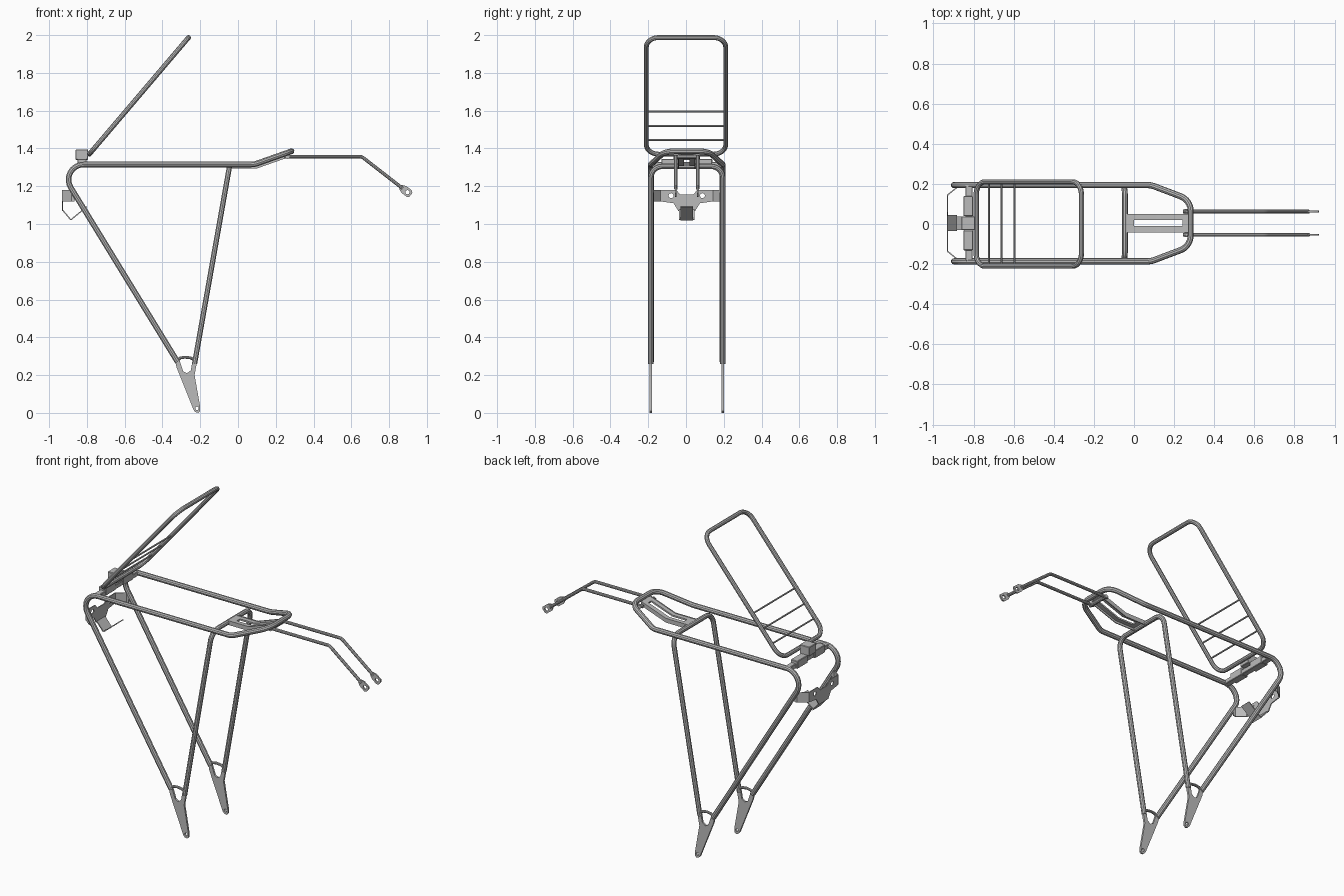
import bpy, bmesh, math
from mathutils import Vector, Matrix

cube = bpy.data.objects.get("Cube")
if cube:
    bpy.data.objects.remove(cube, do_unlink=True)

steel = bpy.data.materials.new("satin_grey_steel")
steel.use_nodes = True
GREY = (0.5, 0.5, 0.5, 1)
steel.diffuse_color = GREY
steel.node_tree.nodes["Principled BSDF"].inputs["Base Color"].default_value = GREY

MID = 0.004          # centre plane in y
HALF = 0.19          # half spacing of the side tubes
SIDES = (("left", 1), ("right", -1))
RX = Matrix.Rotation(math.pi / 2, 4, 'X')
RZ = Matrix.Rotation(math.pi / 2, 4, 'Z')


def finish(ob):
    """Turn into a mesh, give it the material and smooth shading."""
    bpy.ops.object.select_all(action='DESELECT')
    ob.select_set(True)
    bpy.context.view_layer.objects.active = ob
    bpy.ops.object.convert(target='MESH')
    ob = bpy.context.object
    ob.data.materials.clear()
    ob.data.materials.append(steel)
    bpy.ops.object.shade_smooth_by_angle(angle=math.radians(35))
    return ob


def link(name, data):
    ob = bpy.data.objects.new(name, data)
    bpy.context.collection.objects.link(ob)
    return ob


def fillet(points, radius, cyclic=False, steps=8):
    """Round the corners of a polyline."""
    pts = [Vector(p) for p in points]
    out = []
    for i, p in enumerate(pts):
        if not cyclic and i in (0, len(pts) - 1):
            out.append(p)
            continue
        d1 = (pts[i - 1] - p).normalized()
        d2 = (pts[(i + 1) % len(pts)] - p).normalized()
        half = d1.angle(d2) / 2
        t = radius / math.tan(half)
        c = p + (d1 + d2).normalized() * (radius / math.sin(half))
        v1 = (p + d1 * t - c).normalized()
        v2 = (p + d2 * t - c).normalized()
        out += [c + v1.slerp(v2, k / steps) * radius for k in range(steps + 1)]
    return out


def add_spline(cu, pts, cyclic):
    sp = cu.splines.new('POLY')
    sp.points.add(len(pts) - 1)
    for q, p in zip(sp.points, pts):
        q.co = (*Vector(p).to_3d(), 1)
    sp.use_cyclic_u = cyclic


def tube(name, points, r, bend=0.0, cyclic=False):
    cu = bpy.data.curves.new(name, 'CURVE')
    cu.dimensions = '3D'
    cu.bevel_depth = r
    cu.bevel_resolution = 3
    cu.use_fill_caps = True
    add_spline(cu, fillet(points, bend, cyclic) if bend else points, cyclic)
    return finish(link(name, cu))


def plate(name, outline, holes, matrix, thick):
    """Flat plate with round holes given as (x, y, radius)."""
    cu = bpy.data.curves.new(name, 'CURVE')
    cu.dimensions = '2D'
    cu.fill_mode = 'BOTH'
    cu.extrude = thick / 2
    add_spline(cu, outline, True)
    for x, y, r in holes:
        add_spline(cu, [(x + r * math.cos(a * math.pi / 8), y + r * math.sin(a * math.pi / 8))
                        for a in range(16)], True)
    ob = link(name, cu)
    ob.matrix_world = matrix
    return finish(ob)


def ribbon(name, path, sweep, thick):
    """Bent sheet: a path swept along a vector."""
    bm = bmesh.new()
    s = Vector(sweep)
    rows = [(bm.verts.new(Vector(p) - s / 2), bm.verts.new(Vector(p) + s / 2)) for p in path]
    for a, b in zip(rows, rows[1:]):
        bm.faces.new((a[0], b[0], b[1], a[1]))
    me = bpy.data.meshes.new(name)
    bm.to_mesh(me)
    bm.free()
    ob = link(name, me)
    mod = ob.modifiers.new("sheet", 'SOLIDIFY')
    mod.thickness = thick
    mod.offset = 0
    return finish(ob)


def box(name, lo, hi, bevel=0.003):
    bpy.ops.mesh.primitive_cube_add(size=1)
    ob = bpy.context.object
    ob.name = name
    lo, hi = Vector(lo), Vector(hi)
    ob.matrix_world = Matrix.Translation((lo + hi) / 2) @ Matrix.Diagonal((*(hi - lo), 1))
    bpy.ops.object.transform_apply(location=False, rotation=False, scale=True)
    mod = ob.modifiers.new("edge", 'BEVEL')
    mod.width = bevel
    return finish(ob)


def both(points):
    """Mirror a half path across the centre plane into one path."""
    return ([(x, MID + y, z) for x, y, z in points]
            + [(x, MID - y, z) for x, y, z in reversed(points)])


# Main frame: rear legs, platform rails and raised front hoop in one bent tube
main = both([(-0.32, HALF, 0.27), (-0.96, HALF, 1.315), (0.085, HALF, 1.315), (0.283, 0.115, 1.385)])
tube("main_frame_tube", main, 0.0155, 0.08)

# Front legs: an upturned U
tube("front_leg_hoop", both([(-0.23, HALF, 0.26), (-0.045, HALF, 1.305)]), 0.0145, 0.06)

# Dropout plates with a small arch joining the two legs
dropout = [(-0.335, 0.285), (-0.325, 0.24), (-0.235, 0.015), (-0.225, 0.004), (-0.21, 0),
           (-0.2, 0.01), (-0.2, 0.03), (-0.23, 0.2), (-0.215, 0.28), (-0.24, 0.28),
           (-0.25, 0.225), (-0.27, 0.21), (-0.29, 0.22), (-0.312, 0.285)]
for side, s in SIDES:
    y = MID + s * HALF
    plate(side + "_dropout", dropout, [(-0.217, 0.024, 0.009)],
          Matrix.Translation((0, y, 0)) @ RX, 0.012)
    tube(side + "_dropout_arch",
         [(-0.325, y, 0.275), (-0.305, y, 0.291), (-0.28, y, 0.295), (-0.25, y, 0.291), (-0.225, y, 0.278)],
         0.008)

# Spring clip: tilted rounded loop with three cross wires
low, high = Vector((-0.787, 0, 1.37)), Vector((-0.262, 0, 1.987))
tube("clip_loop", [low + Vector((0, 0.21, 0)), high + Vector((0, 0.21, 0)),
                   high - Vector((0, 0.21, 0)), low - Vector((0, 0.21, 0))], 0.013, 0.065, True)
for i, f in enumerate((0.12, 0.24, 0.365)):
    p = low.lerp(high, f)
    tube(f"clip_wire_{i + 1}", [p - Vector((0, 0.21, 0)), p + Vector((0, 0.21, 0))], 0.005)

# Clip mount between the rails
box("clip_crossbar", (-0.84, MID - HALF, 1.30), (-0.805, MID + HALF, 1.328))
for side, s in SIDES:
    ys = sorted((MID + s * 0.035, MID + s * 0.135))
    box(side + "_clip_wing", (-0.85, ys[0], 1.298), (-0.803, ys[1], 1.345))
box("clip_clamp", (-0.86, MID - 0.034, 1.34), (-0.793, MID + 0.034, 1.395))

# Rear reflector bracket: wings, holed face plate and a folded tongue
half_face = [(0.14, 1.18), (0.055, 1.18), (0.035, 1.155)]
half_low = [(0.045, 1.07), (0.07, 1.11), (0.14, 1.12)]
face = ([(y, z) for y, z in half_face] + [(-y, z) for y, z in reversed(half_face)]
        + [(-y, z) for y, z in reversed(half_low)] + half_low)
plate("reflector_face", face, [(0.083, 1.15, 0.013), (-0.083, 1.15, 0.013)],
      Matrix.Translation((-0.93, MID, 0)) @ RZ @ RX, 0.006)
for side, s in SIDES:
    ribbon(side + "_reflector_wing",
           [(-0.93, MID + s * 0.14, 1.15), (-0.88, MID + s * 0.18, 1.15), (-0.865, MID + s * 0.18, 1.15)],
           (0, 0, 0.06), 0.006)
ribbon("reflector_lower_fold", [(-0.93, MID, 1.075), (-0.885, MID, 1.022)], (0, 0.08, 0), 0.006)
ribbon("reflector_tongue", [(-0.885, MID, 1.022), (-0.80, MID, 1.092)], (0, 0.066, 0), 0.006)

# Slotted stay mount running from the crossbar to the front hoop
slope = [(-0.04, 1.312), (0.1, 1.312), (0.27, 1.372)]
for side, s in SIDES:
    ribbon(side + "_mount_strip", [(x, MID + s * 0.03, z) for x, z in slope], (0, 0.03, 0), 0.01)
    ribbon(side + "_mount_flange", [(x, MID + s * 0.044, z - 0.005) for x, z in slope], (0, 0, 0.026), 0.005)
ribbon("mount_back_tab", [(-0.04, MID, 1.312), (0.0, MID, 1.312)], (0, 0.06, 0), 0.01)
ribbon("mount_front_tab", [(0.243, MID, 1.362), (0.275, MID, 1.374)], (0, 0.06, 0), 0.01)
tube("mount_bolt", [(0.262, MID - 0.07, 1.355), (0.262, MID + 0.07, 1.355)], 0.011)

# Front stays with flattened, holed tips
tip = [(-0.01, -0.012), (0.012, -0.022), (0.05, -0.022), (0.06, -0.012),
       (0.06, 0.012), (0.05, 0.022), (0.012, 0.022), (-0.01, 0.012)]
for side, s in SIDES:
    y = MID + s * 0.058
    tube(side + "_stay", [(0.245, y, 1.357), (0.655, y, 1.357), (0.872, y, 1.188)], 0.0095, 0.04)
    plate(side + "_stay_tip", tip, [(0.037, 0, 0.011)],
          Matrix.Translation((0.868, y, 1.191)) @ Matrix.Rotation(0.66, 4, 'Y') @ RX, 0.009)
